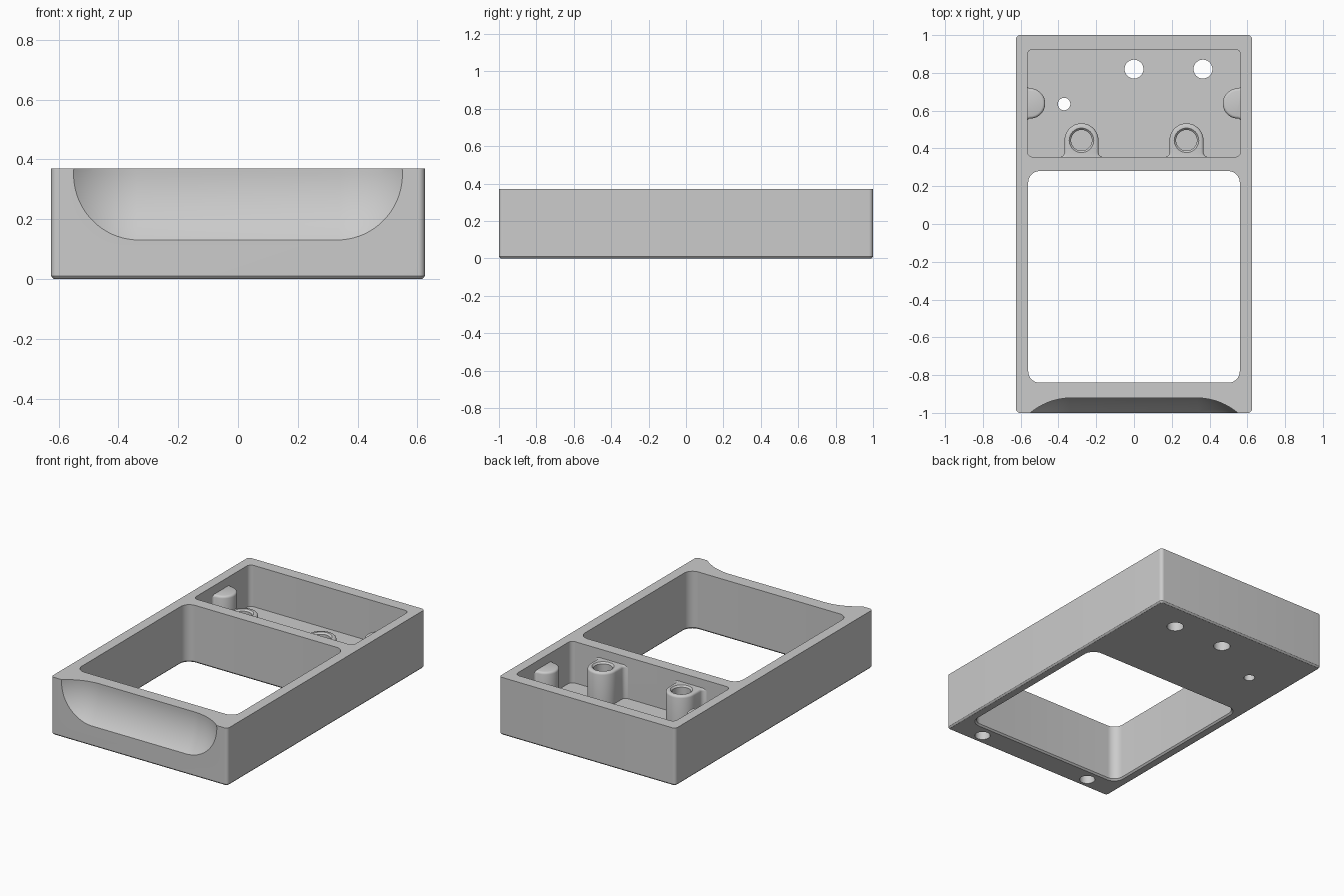
import bpy, bmesh
from math import sin, cos, pi, radians
from mathutils import Matrix

if "Cube" in bpy.data.objects:
    bpy.data.objects.remove(bpy.data.objects["Cube"], do_unlink=True)

gray = bpy.data.materials.new("light_gray")
gray.use_nodes = True
color = (0.6, 0.6, 0.6, 1)
gray.diffuse_color = color
gray.node_tree.nodes["Principled BSDF"].inputs["Base Color"].default_value = color

TOP, FLOOR, BOSS_TOP = 0.37, 0.105, 0.315


def arc(cx, cy, r, start, end, n=10):
    angles = [radians(start + (end - start) * i / n) for i in range(n + 1)]
    return [(cx + r * cos(a), cy + r * sin(a)) for a in angles]


def rounded_rect(x0, x1, y0, y1, r):
    """Outline that can grow by d, keeping its corner centres."""
    corners = [(x1 - r, y1 - r), (x0 + r, y1 - r), (x0 + r, y0 + r), (x1 - r, y0 + r)]
    return lambda d: [p for i, (cx, cy) in enumerate(corners)
                      for p in arc(cx, cy, r + d, 90 * i, 90 * i + 90)]


def circle(x, y, r):
    return lambda d: arc(x, y, r + d, 0, 360, 40)[:-1]


def boss_outline(r, h, f):
    """Round post standing at h from a wall, blended into it by fillets f."""
    def outline(d):
        s, g = r + d, f - d
        return ([(r + f, -0.01)] + arc(r + f, f, g, 270, 180, 6) + arc(0, h, s, 0, 180, 24)
                + arc(-r - f, f, g, 0, -90, 6) + [(-r - f, -0.01)])
    return outline


def make_object(name, bm):
    bmesh.ops.recalc_face_normals(bm, faces=bm.faces)
    mesh = bpy.data.meshes.new(name)
    bm.to_mesh(mesh)
    bm.free()
    mesh.materials.append(gray)
    obj = bpy.data.objects.new(name, mesh)
    bpy.context.collection.objects.link(obj)
    return obj


def stack(name, outline, levels):
    """Solid through outlines grown by d at each height z."""
    bm = bmesh.new()
    rings = [[bm.verts.new((x, y, z)) for x, y in outline(d)] for z, d in levels]
    n = len(rings[0])
    for low, high in zip(rings, rings[1:]):
        for i in range(n):
            j = (i + 1) % n
            bm.faces.new((low[i], low[j], high[j], high[i]))
    bm.faces.new(rings[0][::-1])
    bm.faces.new(rings[-1])
    return make_object(name, bm)


def cut(target, cutter):
    mod = target.modifiers.new("cut", 'BOOLEAN')
    mod.operation, mod.solver, mod.object = 'DIFFERENCE', 'EXACT', cutter
    cutter.hide_render = True
    bpy.context.view_layer.objects.active = target
    bpy.ops.object.modifier_apply(modifier=mod.name)
    bpy.data.objects.remove(cutter, do_unlink=True)


# Outer block with a small bevel around the base
body = stack("body", rounded_rect(-0.625, 0.625, -1, 1, 0.022),
             [(0, -0.01), (0.004, -0.004), (0.01, 0), (TOP, 0)])

# Large window, chamfered underneath, and the rear pocket
cut(body, stack("window_cutter", rounded_rect(-0.56, 0.56, -0.84, 0.28, 0.06),
                [(-0.02, 0.03), (0.01, 0), (TOP + 0.1, 0)]))
cut(body, stack("pocket_cutter", rounded_rect(-0.565, 0.565, 0.355, 0.925, 0.03),
                [(FLOOR, 0), (TOP + 0.1, 0)]))

# Holes through the pocket floor
for x, y, r in ((0, 0.82, 0.05), (0.365, 0.82, 0.05), (-0.37, 0.635, 0.033)):
    cut(body, stack("hole_cutter", circle(x, y, r), [(-0.05, 0), (0.2, 0)]))

# Blind holes under the front bar
for side in (-1, 1):
    cut(body, stack("blind_hole_cutter", circle(side * 0.41, -0.925, 0.046),
                    [(-0.05, 0), (0.1, 0)]))

# Finger scoop in the front: a long capsule lying along x
R, DEPTH = 0.3425, 0.08
bm = bmesh.new()
bmesh.ops.create_uvsphere(bm, u_segments=96, v_segments=65, radius=R,
                          matrix=Matrix.Rotation(pi / 2, 4, 'Y'))
for v in bm.verts:
    v.co.x += 0.33 if v.co.x > 0 else -0.33
bmesh.ops.translate(bm, verts=bm.verts, vec=(0, -1 + DEPTH - R, 0.35))
cut(body, make_object("scoop_cutter", bm))


def boss(name, x, y, turn, outline):
    """Post with a rounded top edge, rising from the pocket floor."""
    levels = [(FLOOR - 0.01, 0), (BOSS_TOP - 0.014, 0), (BOSS_TOP - 0.007, -0.002),
              (BOSS_TOP - 0.002, -0.007), (BOSS_TOP, -0.014)]
    obj = stack(name, outline, levels)
    obj.data.transform(Matrix.Translation((x, y, 0)) @ Matrix.Rotation(radians(turn), 4, 'Z'))
    return obj


# Screw posts on the dividing wall and half-round posts on the side walls
parts = [body]
for side, label in ((1, "left"), (-1, "right")):
    post = boss(label + "_screw_post", side * 0.278, 0.355, 0, boss_outline(0.09, 0.088, 0.025))
    cut(post, stack("screw_cutter", circle(side * 0.278, 0.443, 0.055),
                    [(FLOOR + 0.02, 0), (BOSS_TOP - 0.01, 0), (BOSS_TOP + 0.005, 0.015)]))
    rest = boss(label + "_side_post", side * 0.565, 0.638, side * 90,
                boss_outline(0.08, 0.015, 0.015))
    parts += [post, rest]

# Smooth curved walls, keep edges crisp
bpy.ops.object.select_all(action='DESELECT')
for obj in parts:
    obj.select_set(True)
bpy.context.view_layer.objects.active = body
bpy.ops.object.shade_smooth_by_angle(angle=radians(30))
